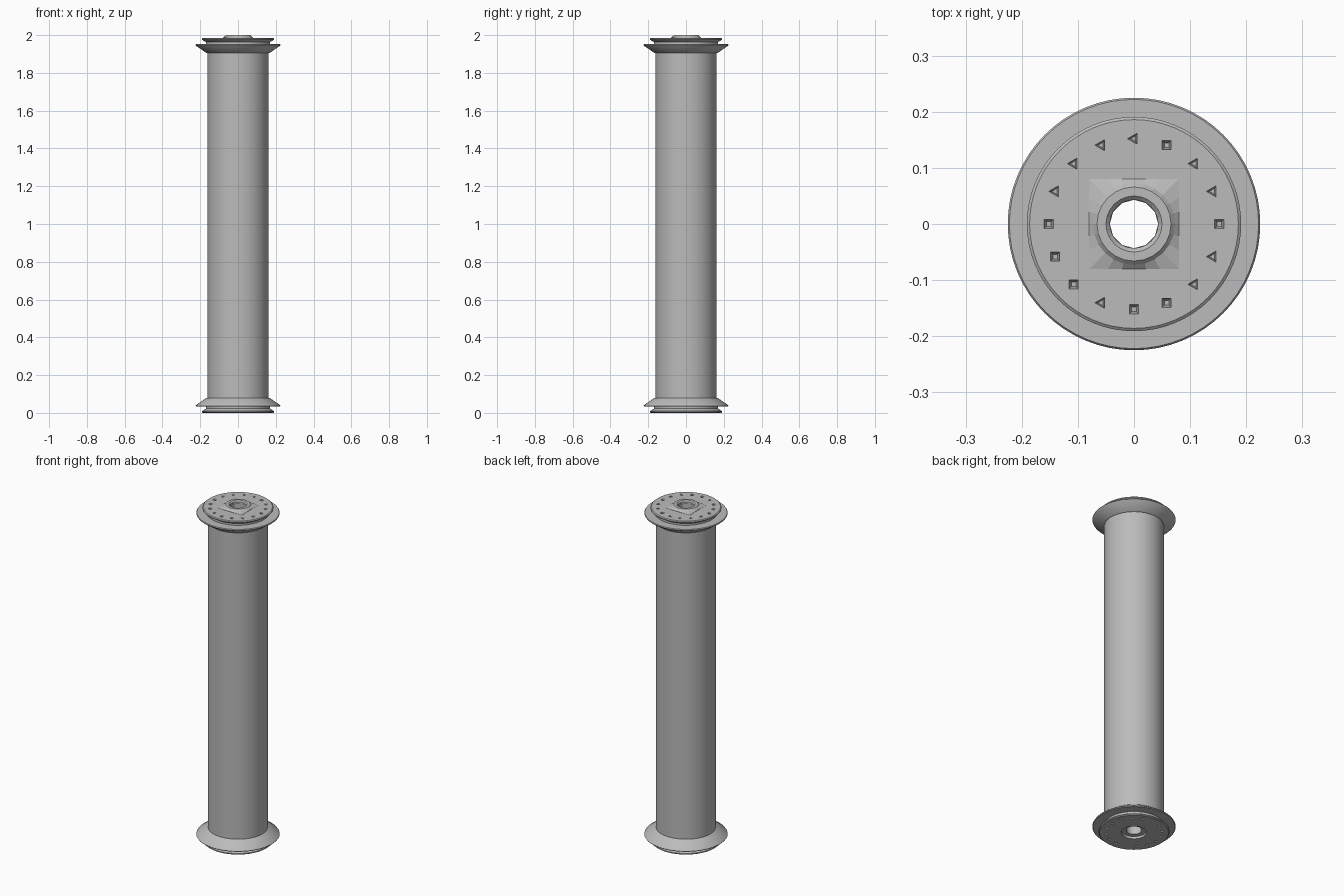
import bpy, bmesh, math
from mathutils import Matrix

cube = bpy.data.objects.get("Cube")
if cube:
    bpy.data.objects.remove(cube, do_unlink=True)

grey = bpy.data.materials.new("plain_grey")
grey.use_nodes = True
colour = (0.5, 0.5, 0.5, 1)
grey.diffuse_color = colour
grey.node_tree.nodes["Principled BSDF"].inputs["Base Color"].default_value = colour


def make_object(name, bm):
    bmesh.ops.recalc_face_normals(bm, faces=bm.faces[:])
    mesh = bpy.data.meshes.new(name)
    bm.to_mesh(mesh)
    bm.free()
    mesh.materials.append(grey)
    obj = bpy.data.objects.new(name, mesh)
    bpy.context.collection.objects.link(obj)
    return obj


def skin(name, rings, closed=False, caps=False):
    """Join rings of points into a surface."""
    bm = bmesh.new()
    loops = [[bm.verts.new(p) for p in ring] for ring in rings]
    pairs = list(zip(loops, loops[1:]))
    if closed:
        pairs.append((loops[-1], loops[0]))
    for a, b in pairs:
        n = len(a)
        for i in range(n):
            j = (i + 1) % n
            bm.faces.new((a[i], a[j], b[j], b[i]))
    if caps:
        bm.faces.new(loops[0])
        bm.faces.new(loops[-1])
    return make_object(name, bm)


def circle(r, z, n=64):
    return [(r * math.cos(math.tau * i / n), r * math.sin(math.tau * i / n), z)
            for i in range(n)]


def square(r, z, n=64):
    pts = []
    for x, y, _ in circle(1, 0, n):
        k = r / max(abs(x), abs(y))
        pts.append((x * k, y * k, z))
    return pts


def smooth(obj):
    bpy.ops.object.select_all(action='DESELECT')
    obj.select_set(True)
    bpy.context.view_layer.objects.active = obj
    bpy.ops.object.shade_smooth_by_angle(angle=math.radians(30))


def cut(obj, cutter):
    mod = obj.modifiers.new("cut", 'BOOLEAN')
    mod.operation = 'DIFFERENCE'
    mod.solver = 'EXACT'
    mod.object = cutter
    bpy.context.view_layer.objects.active = obj
    bpy.ops.object.modifier_apply(modifier=mod.name)
    bpy.data.objects.remove(cutter, do_unlink=True)


BORE = 0.043
DISC_TOP = 1.985

# Long barrel
barrel = skin("barrel", [circle(BORE, 0.06), circle(0.162, 0.06),
                         circle(0.162, 1.94), circle(BORE, 1.94)], closed=True)
smooth(barrel)

# Flared end flange with a grooved disc; heights run inward from the outer face
END_PROFILE = [(0.186, 0), (0.191, 0.004), (0.191, 0.009), (0.17, 0.022),
               (0.17, 0.033), (0.222, 0.033), (0.225, 0.037), (0.222, 0.042), (0.166, 0.08)]


def end_cap(name, height):
    cap = skin(name, [circle(r, height(d)) for r, d in END_PROFILE], caps=True)
    # Ring of small pointed pits
    bm = bmesh.new()
    count = 16
    for i in range(count):
        a = math.tau * i / count
        sides = 4 if i in (0, 3, 8, 9, 10, 12, 13) else 3
        at = Matrix.Translation((0.152 * math.cos(a), 0.152 * math.sin(a), height(0.004)))
        turn = Matrix.Rotation(math.pi / 4 if sides == 4 else math.pi / 2, 4, 'Z')
        flip = 1 if height(0) > 1 else -1
        bmesh.ops.create_cone(bm, cap_ends=True, segments=sides, radius1=0.006,
                              radius2=0.014, depth=0.022,
                              matrix=at @ Matrix.Diagonal((1, 1, flip, 1)) @ turn)
    cut(cap, make_object("pit_cutter", bm))
    # Central bore
    cut(cap, skin("bore_cutter", [circle(BORE, height(-0.1), 12),
                                  circle(BORE, height(0.2), 12)], caps=True))
    return cap


top_cap = end_cap("top_end_cap", lambda d: DISC_TOP - d)
bottom_cap = end_cap("bottom_end_cap", lambda d: d)

# Shallow counterbore underneath
cut(bottom_cap, skin("recess_cutter", [circle(0.068, -0.1, 24),
                                       circle(0.068, 0.014, 24)], caps=True))
for cap in (top_cap, bottom_cap):
    smooth(cap)

# Square-footed collar round the top bore
collar = skin("top_collar", [circle(BORE, DISC_TOP - 0.01, 24), square(0.08, DISC_TOP - 0.01, 24),
                             square(0.08, DISC_TOP + 0.001, 24), circle(0.073, DISC_TOP + 0.008, 24),
                             circle(0.066, 2.0, 24), circle(0.05, 2.0, 24),
                             circle(BORE, DISC_TOP + 0.008, 24)], closed=True)
